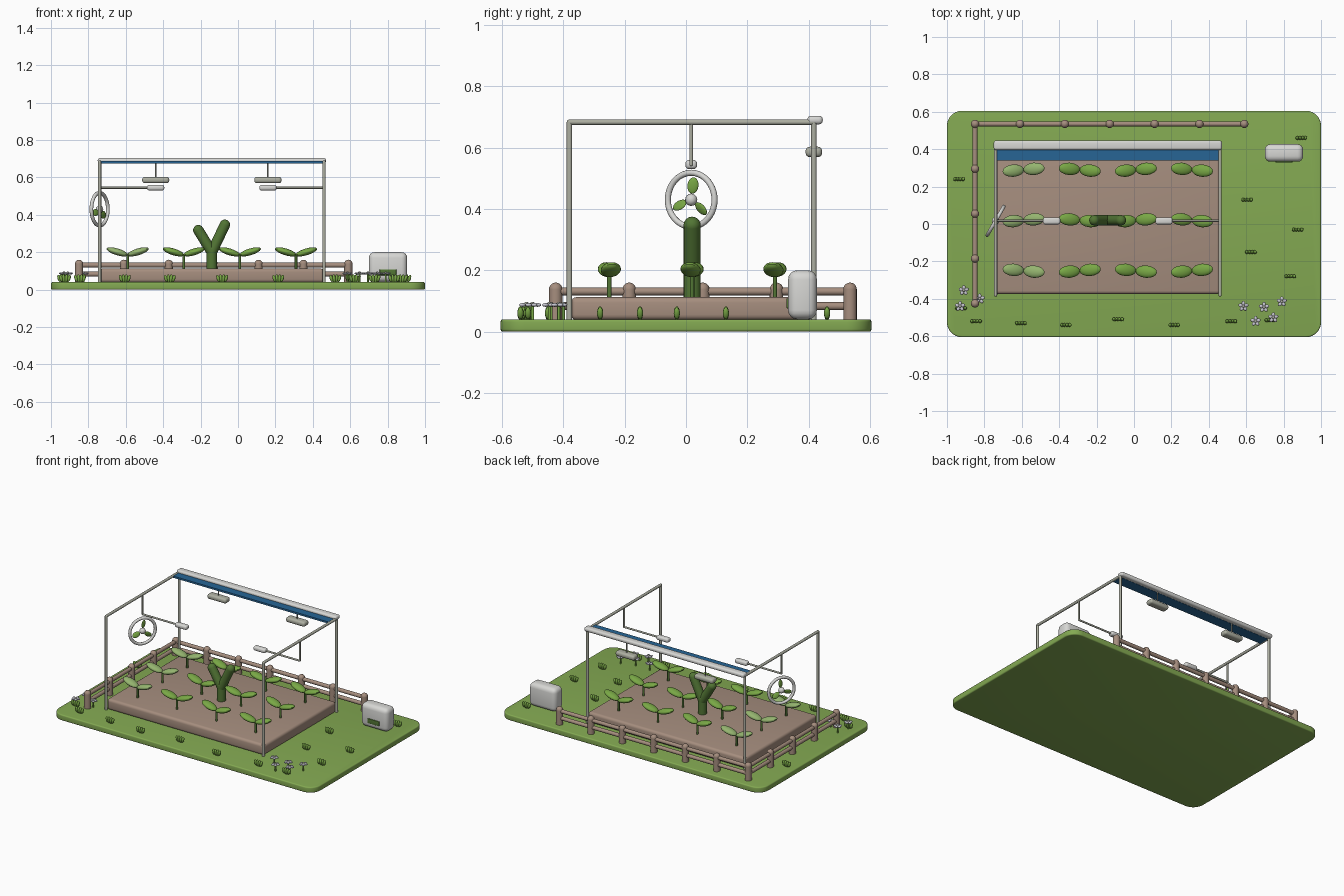
import bpy, bmesh, math
from mathutils import Vector, Matrix

cube = bpy.data.objects.get("Cube")
if cube:
    bpy.data.objects.remove(cube)


def material(name, r, g, b):
    m = bpy.data.materials.new(name)
    m.use_nodes = True
    m.diffuse_color = (r, g, b, 1)
    m.node_tree.nodes["Principled BSDF"].inputs["Base Color"].default_value = (r, g, b, 1)
    return m


LAWN = material("lawn green", .23, .40, .085)
SOIL = material("soil brown", .38, .27, .21)
WHITE = material("off white", .68, .68, .66)
METAL = material("pole grey", .42, .43, .36)
LEAF = material("leaf green", .19, .39, .06)
PALE = material("pale leaf green", .30, .46, .16)
DARK = material("dark green", .085, .18, .035)
PETAL = material("petal lilac", .58, .58, .64)
BLUE = material("panel blue", .02, .13, .30)


class Part:
    """Collects primitives of one colour into one object."""

    def __init__(self, name, mat):
        self.name, self.mat, self.bm = name, mat, bmesh.new()

    def box(self, centre, size, bevel=0, corner=0):
        mtx = Matrix.Translation(centre) @ Matrix.Diagonal((*size, 1))
        verts = bmesh.ops.create_cube(self.bm, size=1, matrix=mtx)["verts"]
        edges = list({e for v in verts for e in v.link_edges})
        if corner:
            up = [e for e in edges if abs((e.verts[0].co - e.verts[1].co).z) > .001]
            bmesh.ops.bevel(self.bm, geom=up, offset=corner, segments=8, affect='EDGES', profile=.5)
            edges = [e for e in self.bm.edges if e.calc_face_angle(0) > 1]
        if bevel:
            bmesh.ops.bevel(self.bm, geom=edges, offset=bevel, segments=4, affect='EDGES', profile=.5)
        return self

    def ball(self, centre, radii, rot=None):
        mtx = Matrix.Translation(centre) @ (rot or Matrix()) @ Matrix.Diagonal((*radii, 1))
        bmesh.ops.create_uvsphere(self.bm, u_segments=16, v_segments=10, radius=1, matrix=mtx)
        return self

    def rod(self, a, b, r, caps=False):
        a, b = Vector(a), Vector(b)
        turn = (b - a).to_track_quat('Z', 'Y').to_matrix().to_4x4()
        bmesh.ops.create_cone(self.bm, cap_ends=True, segments=16, radius1=r, radius2=r,
                              depth=(b - a).length, matrix=Matrix.Translation((a + b) / 2) @ turn)
        if caps:
            self.ball(a, (r, r, r), turn).ball(b, (r, r, r), turn)
        return self

    def done(self):
        mesh = bpy.data.meshes.new(self.name)
        self.bm.to_mesh(mesh)
        self.bm.free()
        mesh.materials.append(self.mat)
        ob = bpy.data.objects.new(self.name, mesh)
        bpy.context.collection.objects.link(ob)
        bpy.ops.object.select_all(action='DESELECT')
        ob.select_set(True)
        bpy.context.view_layer.objects.active = ob
        bpy.ops.object.shade_smooth_by_angle(angle=math.radians(40))
        return ob


def turn(deg, axis):
    return Matrix.Rotation(math.radians(deg), 4, axis)


MX, MY = -.14, .02              # middle of the planting bed
XL, XR, YF, YB = -.74, .46, -.38, .417

# Ground and planting bed
Part("lawn", LAWN).box((0, 0, .02), (2, 1.21, .04), .008, .08).done()
Part("soil_bed", SOIL).box((MX, MY, .075), (1.2, .79, .075), .018).done()

# Fence along the back and one side
posts = Part("fence_posts", SOIL)
spots = [(-.85 + .24 * i, .535) for i in range(7)] + [(-.85, .535 - .24 * i) for i in range(1, 5)]
for x, y in spots:
    posts.rod((x, y, .035), (x, y, .138), .022)
    posts.ball((x, y, .138), (.022, .022, .022))
posts.done()
rails = Part("fence_rails", SOIL)
for z in (.083, .131):
    rails.rod((-.85, .535, z), (.59, .535, z), .013)
    rails.rod((-.85, .535, z), (-.85, -.425, z), .013)
rails.done()

# Frame: four posts, side rails and dropped arms
frame = Part("frame", METAL)
for x, inward in ((XL, 1), (XR, -1)):
    for y in (YF, YB):
        frame.rod((x, y, .035), (x, y, .683), .009)
    frame.rod((x, YF, .683), (x, YB, .683), .009, True)
    frame.rod((x, .017, .683), (x, .017, .545), .006)
    frame.rod((x, .017, .545), (x + inward * .27, .017, .545), .006, True)
frame.done()

# Top beam with its panel
Part("top_beam", WHITE).box((MX, YB + .004, .69), (1.22, .05, .028), .012).done()
Part("solar_panel", BLUE).box((MX, .378, .681), (1.19, .075, .012)).done()

# Hanging lamps and small arm lamps
hangers = Part("lamp_hangers", METAL)
lamps = Part("hanging_lamps", METAL)
arm_lamps = Part("arm_lamps", WHITE)
for s in (-1, 1):
    hangers.rod((MX + s * .3, YB, .68), (MX + s * .3, YB, .59), .004)
    lamps.box((MX + s * .3, YB, .586), (.145, .054, .034), .014)
    arm_lamps.box((MX + s * .3, .017, .545), (.092, .038, .03), .012)
hangers.done()
lamps.done()
arm_lamps.done()

# Fan: ring, hub and three blades, turned about the vertical
fan = Matrix.Translation((XL, .017, .43)) @ turn(-30, 'Z')
bpy.ops.mesh.primitive_torus_add(major_radius=.088, minor_radius=.01,
                                 major_segments=40, minor_segments=10)
ring = bpy.context.object
ring.name = "fan_ring"
ring.data.materials.append(WHITE)
ring.matrix_world = fan @ turn(90, 'Y')
bpy.ops.object.shade_smooth_by_angle(angle=math.radians(40))
Part("fan_hub", WHITE).ball((0, 0, 0), (.02, .02, .02)).done().matrix_world = fan
blades = Part("fan_blades", LEAF)
for a in (-8, 112, 232):
    spin = turn(a, 'X')
    blades.ball(spin @ Vector((0, 0, .047)), (.006, .018, .027), spin @ turn(25, 'Z'))
blades.done().matrix_world = fan

# Forked trunk
trunk = Part("forked_trunk", DARK)
trunk.rod((MX, MY, .1), (MX, MY, .215), .028, True)
trunk.rod((MX, MY, .2), (-.212, MY, .318), .028, True)
trunk.rod((MX, MY, .2), (-.07, MY, .347), .028, True)
trunk.done()

# Seedlings in three rows of four
stems = Part("seedling_stems", DARK)
leaves = Part("seedling_leaves", LEAF)
pale = Part("pale_seedling_leaves", PALE)
for row, y in enumerate((.29, .02, -.25)):
    for col in range(4):
        x = MX - .45 + .3 * col
        stems.rod((x, y, .1), (x, y, .19), .007)
        twist = (5 if col % 2 == 0 else -5) * (-1 if row == 2 else 1)
        for side in (0, 180):
            rot = turn(twist + side, 'Z') @ turn(-17, 'Y')
            centre = Vector((x, y, .185)) + rot @ Vector((.058, 0, 0))
            (pale if col == 0 else leaves).ball(centre, (.06, .033, .018), rot)
for part in (stems, leaves, pale):
    part.done()

# Utility box with front plate
Part("utility_box", WHITE).box((.802, .38, .12), (.205, .094, .16), .03).done()
Part("utility_box_plate", DARK).box((.802, .332, .092), (.09, .009, .032), .003).done()

# Grass tufts
tufts = Part("grass_tufts", LEAF)
for x, y in ((-.935, .24), (-.925, -.45), (-.845, -.52), (-.605, -.53), (-.365, -.54),
             (-.085, -.51), (.215, -.54), (.52, -.52), (.73, -.515), (.835, -.28),
             (.875, -.03), (.625, -.15), (.605, .13), (.895, .46)):
    for i in (-1.5, -.5, .5, 1.5):
        tufts.ball((x + i * .014, y, .06), (.009, .01, .024 - abs(i) * .003), turn(i * 12, 'Y'))
tufts.done()

# Flowers with five petals
stalks = Part("flower_stalks", LEAF)
petals = Part("flower_petals", PETAL)
centres = Part("flower_centres", METAL)
for x, y in ((-.91, -.355), (-.825, -.4), (-.93, -.44), (.585, -.44),
             (.695, -.445), (.79, -.415), (.65, -.52), (.745, -.5)):
    stalks.rod((x, y, .035), (x, y, .085), .005)
    centres.ball((x, y, .09), (.008, .008, .007))
    for i in range(5):
        rot = turn(72 * i + 18, 'Z')
        petals.ball(Vector((x, y, .087)) + rot @ Vector((.016, 0, 0)), (.012, .0095, .006), rot)
for part in (stalks, petals, centres):
    part.done()
